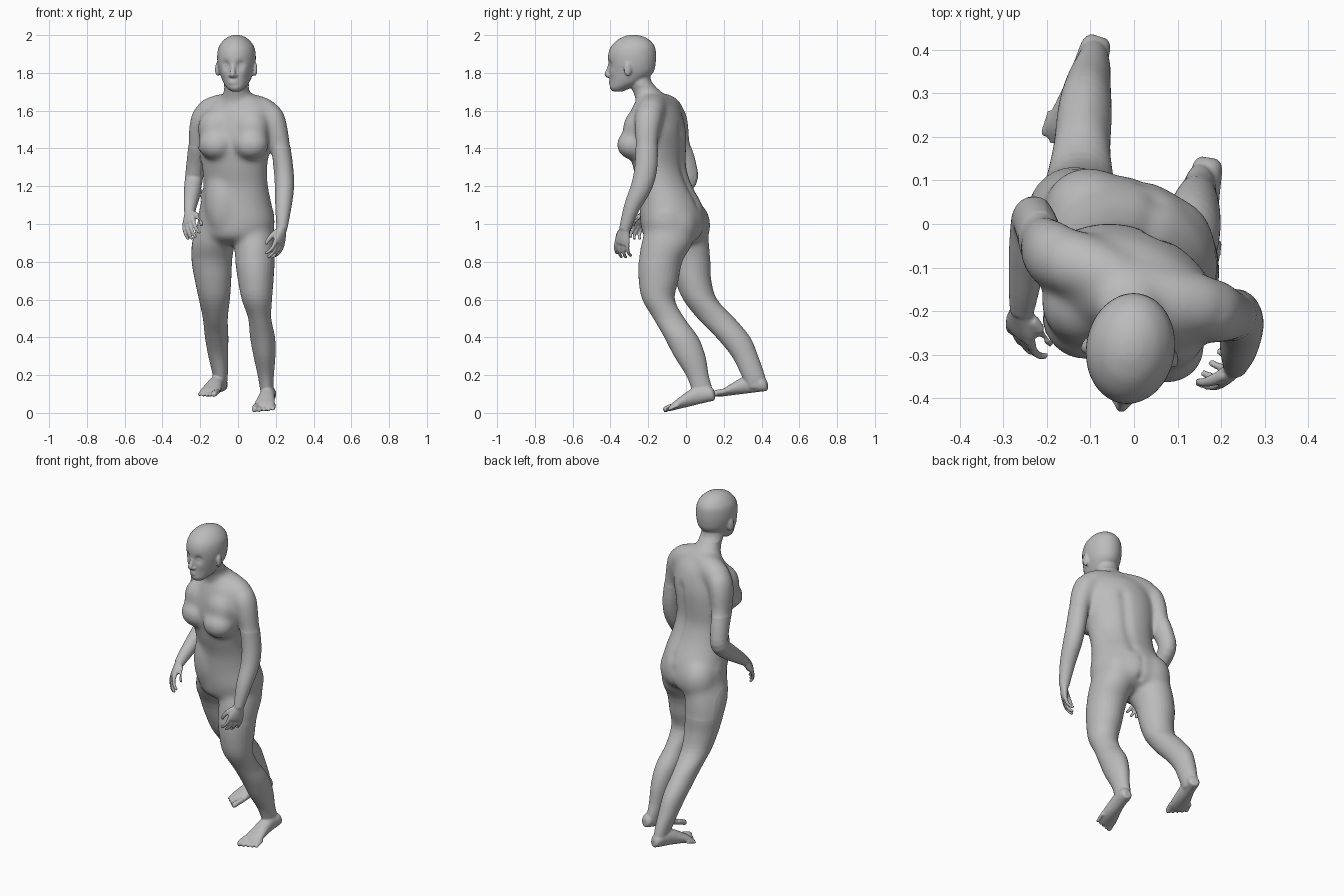
import bpy, bmesh, math
from mathutils import Vector, Matrix

if "Cube" in bpy.data.objects:
    bpy.data.objects.remove(bpy.data.objects["Cube"], do_unlink=True)

skin = bpy.data.materials.new("plain grey")
skin.use_nodes = True
grey = (0.5, 0.5, 0.5, 1)
skin.diffuse_color = grey
skin.node_tree.nodes["Principled BSDF"].inputs["Base Color"].default_value = grey

X, Y, Z = Vector((1, 0, 0)), Vector((0, 1, 0)), Vector((0, 0, 1))
BODY_YAW, HEAD_YAW = math.radians(-24), math.radians(-9)
bm = bmesh.new()


def turned(yaw):
    spin = Matrix.Rotation(yaw, 3, "Z")
    return spin @ X, spin @ Y


def refine(rows, steps=4):
    """Smooth curve through rows of numbers."""
    out = []
    for i in range(len(rows) - 1):
        a, b = rows[max(i - 1, 0)], rows[i]
        c, d = rows[i + 1], rows[min(i + 2, len(rows) - 1)]
        for k in range(steps):
            t = k / steps
            out.append([q + t / 2 * (r - p + t * (2*p - 5*q + 4*r - s + t * (3*q - p - 3*r + s)))
                        for p, q, r, s in zip(a, b, c, d)])
    return out + [list(rows[-1])]


def loft(rows, axes=None, sides=28):
    """Closed skin over rows of x, y, z, half width, half depth."""
    rows = refine(rows)
    points = [Vector(r[:3]) for r in rows]
    rings = []
    for i, r in enumerate(rows):
        if axes:
            u, v = axes
        else:
            t = (points[min(i + 1, len(rows) - 1)] - points[max(i - 1, 0)]).normalized()
            ref = X if abs(t.x) < 0.8 else Y
            u = (ref - t * t.dot(ref)).normalized()
            v = t.cross(u)
        rings.append([bm.verts.new(points[i] + u * r[3] * math.cos(a) + v * r[4] * math.sin(a))
                      for a in (math.tau * k / sides for k in range(sides))])
    for lo, hi in zip(rings, rings[1:]):
        for k in range(sides):
            n = (k + 1) % sides
            bm.faces.new((lo[k], lo[n], hi[n], hi[k]))
    bm.faces.new(rings[0][::-1])
    bm.faces.new(rings[-1])


def tube(rows, sides=14):
    loft([(*r, r[-1]) for r in rows], None, sides)


def blob(centre, size, yaw=0.0):
    place = Matrix.Translation(centre) @ Matrix.Rotation(yaw, 4, "Z") @ Matrix.Diagonal((*size, 1))
    bmesh.ops.create_icosphere(bm, subdivisions=3, radius=1, matrix=place)


# Torso, turned so the left side leads
torso = [(-.02, -.07, .89, .1, .08), (-.015, -.065, .93, .18, .15), (-.01, -.065, 1.0, .212, .168),
         (-.01, -.08, 1.1, .195, .16), (-.012, -.11, 1.2, .178, .136), (-.018, -.14, 1.3, .18, .132),
         (-.015, -.15, 1.4, .195, .14), (-.003, -.155, 1.5, .205, .142), (0, -.16, 1.6, .185, .118),
         (0, -.17, 1.65, .14, .085), (0, -.18, 1.69, .08, .055)]
loft(torso, turned(BODY_YAW), 48)
for x, y in ((-.116, -.223), (.068, -.277)):
    blob((x, y, 1.42), (.098, .09, .083), BODY_YAW)
    blob((x, y + .035, 1.505), (.1, .092, .11), BODY_YAW)
for x, y in ((-.1, .025), (.075, -.04)):
    blob((x, y, .995), (.11, .105, .13), BODY_YAW)
blob((-.075, -.15, 1.12), (.104, .096, .2), BODY_YAW)

# Neck and head
loft([(0, -.165, 1.62, .11, .09), (-.003, -.178, 1.66, .088, .09), (-.008, -.205, 1.7, .07, .077),
      (-.008, -.24, 1.75, .065, .06), (-.008, -.25, 1.8, .06, .06)], (X, Y))
loft([(-.011, -.36, 1.702, .024, .028), (-.011, -.348, 1.72, .046, .055), (-.009, -.316, 1.75, .068, .088),
      (-.008, -.29, 1.8, .089, .116), (-.008, -.286, 1.85, .1, .126), (-.008, -.285, 1.9, .101, .127),
      (-.008, -.281, 1.94, .092, .116), (-.008, -.278, 1.975, .066, .085), (-.008, -.278, 1.994, .036, .046),
      (-.008, -.278, 2.001, .012, .016)], turned(HEAD_YAW), 40)


def face(side, height, depth):
    u, v = turned(HEAD_YAW)
    return Vector((-.008, -.288, height)) + u * side - v * depth


# Nose, lips and ears
tube([(*face(0, 1.85, .114), .01), (*face(0, 1.82, .122), .012), (*face(0, 1.793, .13), .015),
      (*face(0, 1.78, .12), .011)])
blob(face(0, 1.789, .131), (.013, .015, .011), HEAD_YAW)
for side in (-1, 1):
    blob(face(side * .014, 1.785, .118), (.01, .014, .009), HEAD_YAW)
    blob(face(side * .1, 1.82, .005), (.012, .021, .038), HEAD_YAW + side * .3)
for height in (1.757, 1.745):
    blob(face(0, height, .107), (.028, .014, .0075), HEAD_YAW)

# Shoulders and arms
tube([(0, -.15, 1.63, .065), (.085, -.175, 1.612, .075), (.15, -.19, 1.585, .076), (.18, -.198, 1.565, .06)], 24)
tube([(0, -.15, 1.63, .065), (-.085, -.11, 1.615, .075), (-.155, -.085, 1.588, .077), (-.18, -.075, 1.57, .06)], 24)
loft([(.16, -.192, 1.6, .06, .065), (.182, -.198, 1.56, .067, .074), (.203, -.206, 1.5, .062, .068),
      (.222, -.208, 1.42, .054, .06), (.24, -.212, 1.3, .052, .06), (.246, -.235, 1.2, .051, .056),
      (.24, -.286, 1.09, .043, .043), (.232, -.325, .97, .028, .03)])
loft([(-.165, -.08, 1.6, .06, .07), (-.182, -.073, 1.56, .067, .08), (-.2, -.06, 1.5, .061, .077),
      (-.21, -.045, 1.42, .053, .068), (-.223, -.003, 1.31, .051, .058), (-.233, .006, 1.23, .049, .052),
      (-.243, -.07, 1.16, .044, .046), (-.252, -.15, 1.1, .035, .036), (-.257, -.2, 1.06, .028, .028)])


def hand(wrist, along, across, mirror):
    """Palm, four curled fingers and a thumb; across points to the thumb side."""
    w, d = Vector(wrist), Vector(along).normalized()
    s = Vector(across)
    s = (s - d * d.dot(s)).normalized()
    c = d.cross(s) * mirror
    palm = ((-.01, .026, .024), (.02, .036, .022), (.055, .046, .019), (.08, .043, .014))
    loft([(*(w + d * t), a, b) for t, a, b in palm], (s, c), 20)
    for i in range(4):
        lane = .035 - .0235 * i
        reach = (.08, .092, .086, .068)[i]
        path = ((0, 0, 1), (.45, .008, 1.1), (.8, .026, 1.2), (.95, .046, 1.25))
        tube([(*(w + d * (.07 + reach * t) + s * lane * wide + c * bend), .0115 - .003 * t)
              for t, bend, wide in path], 10)
    thumb = ((.015, .025, .008, .016), (.045, .046, .022, .014), (.075, .055, .036, .011), (.098, .053, .046, .009))
    tube([(*(w + d * t + s * e + c * b), r) for t, e, b, r in thumb], 10)


hand((.232, -.325, .97), (-.2, -.2, -1), (-.55, -.8, 0), 1)
hand((-.257, -.2, 1.06), (-.05, -.66, -.72), (.65, -.6, .4), -1)

# Legs
loft([(.075, -.08, 1.08, .07, .09), (.083, -.083, 1.0, .098, .12), (.088, -.1, .9, .109, .137),
      (.09, -.135, .8, .104, .116), (.094, -.145, .7, .094, .105), (.1, -.145, .6, .08, .086),
      (.115, -.09, .5, .061, .083), (.13, -.025, .4, .066, .09), (.14, .02, .3, .058, .083),
      (.147, .06, .2, .043, .06), (.152, .083, .13, .036, .055), (.155, .09, .08, .032, .045)], (X, Y))
loft([(-.095, -.045, 1.08, .07, .1), (-.112, -.03, 1.0, .1, .135), (-.13, -.012, .9, .113, .135),
      (-.138, .019, .8, .107, .111), (-.132, .038, .7, .096, .096), (-.125, .075, .6, .082, .09),
      (-.12, .16, .5, .066, .098), (-.113, .25, .4, .062, .09), (-.105, .312, .3, .052, .07),
      (-.094, .355, .2, .04, .062), (-.094, .37, .15, .035, .055), (-.095, .37, .13, .032, .045)], (X, Y))


def foot(heel, toe, inner):
    heel, toe = Vector(heel), Vector(toe)
    run = toe - heel
    side = run.cross(Z).normalized()
    side *= math.copysign(1, side.x * inner)
    shape = ((0, .02, .045), (.07, .034, .075), (.3, .038, .1), (.5, .045, .084),
             (.7, .054, .056), (.8, .054, .04), (.86, .046, .026))
    loft([(*(heel + run * t + Z * h / 2), w, h / 2) for t, w, h in shape], (side, Z), 24)
    for i in range(5):
        r = .016 if i == 0 else .0115 - .0006 * i
        lane = side * (.042 - .0235 * i)
        base, tip = .78 - .03 * i, .975 - .035 * i
        tube([(*(heel + run * t + lane + Z * (r + lift)), r * k)
              for t, lift, k in ((base, .008, 1), ((base + tip) / 2, .006, 1), (tip, 0, 1), (tip + .03, 0, .6))], 10)


foot((.172, .152, .066), (.128, -.125, 0), -1)
foot((-.08, .43, .116), (-.17, .148, .082), 1)

# Fuse the parts into one skin
bmesh.ops.recalc_face_normals(bm, faces=bm.faces)
rough = bpy.data.meshes.new("rough body")
bm.to_mesh(rough)
bm.free()
body = bpy.data.objects.new("body", rough)
bpy.context.scene.collection.objects.link(body)
fuse = body.modifiers.new("fuse", "REMESH")
fuse.mode = "VOXEL"
fuse.voxel_size = 0.0055
soften = body.modifiers.new("soften", "SMOOTH")
soften.factor, soften.iterations = 0.5, 4
bpy.context.view_layer.update()
mesh = bpy.data.meshes.new_from_object(body.evaluated_get(bpy.context.evaluated_depsgraph_get()))
body.modifiers.clear()
body.data = mesh
bpy.data.meshes.remove(rough)
mesh.name = "body"


def on_trunk(p):
    """True on trunk, hips and shoulders; false on head, forearms and hands."""
    if not .8 < p.z < 1.73 or (p.z > 1.67 and p.y < -.29):
        return False
    if 1.05 < p.z < 1.4 and not -.2 < p.x < .185:
        return False
    return not (p.z < 1.1 and (p.y < -.27 or p.x < -.23 or p.x > .2))


# Blend hips, chest and shoulders
bm = bmesh.new()
bm.from_mesh(mesh)
trunk = [v for v in bm.verts if on_trunk(v.co)]
for _ in range(70):
    bmesh.ops.smooth_vert(bm, verts=trunk, factor=0.5, use_axis_x=True, use_axis_y=True, use_axis_z=True)
bm.to_mesh(mesh)
bm.free()


def push(centre, radius, offset):
    """Soft dent or bump around a point."""
    centre, offset = Vector(centre), Vector(offset)
    for v in mesh.vertices:
        gap = (v.co - centre).length / radius
        if gap < 2.5:
            v.co += offset * math.exp(-gap * gap)


# Eye sockets and lids, cheeks
ahead = -turned(HEAD_YAW)[1]
for side in (-1, 1):
    push(face(side * .04, 1.842, .112), .02, ahead * -.015)
    push(face(side * .042, 1.84, .1), .011, ahead * .007)
    push(face(side * .055, 1.8, .09), .025, ahead * .005)

# Spine groove, seat cleft and navel
back = turned(BODY_YAW)[1]
for row in refine(torso[3:8], 4):
    push(Vector(row[:3]) + back * row[4], .03, back * -.005)
for k in range(9):
    push((.015, .075, .91 + .017 * k), .02, back * -.007)
push(Vector(torso[3][:3]) + Z * .04 - back * .148, .012, back * .006)

mesh.materials.clear()
mesh.materials.append(skin)
for p in mesh.polygons:
    p.use_smooth = True
    p.material_index = 0
mesh.update()
